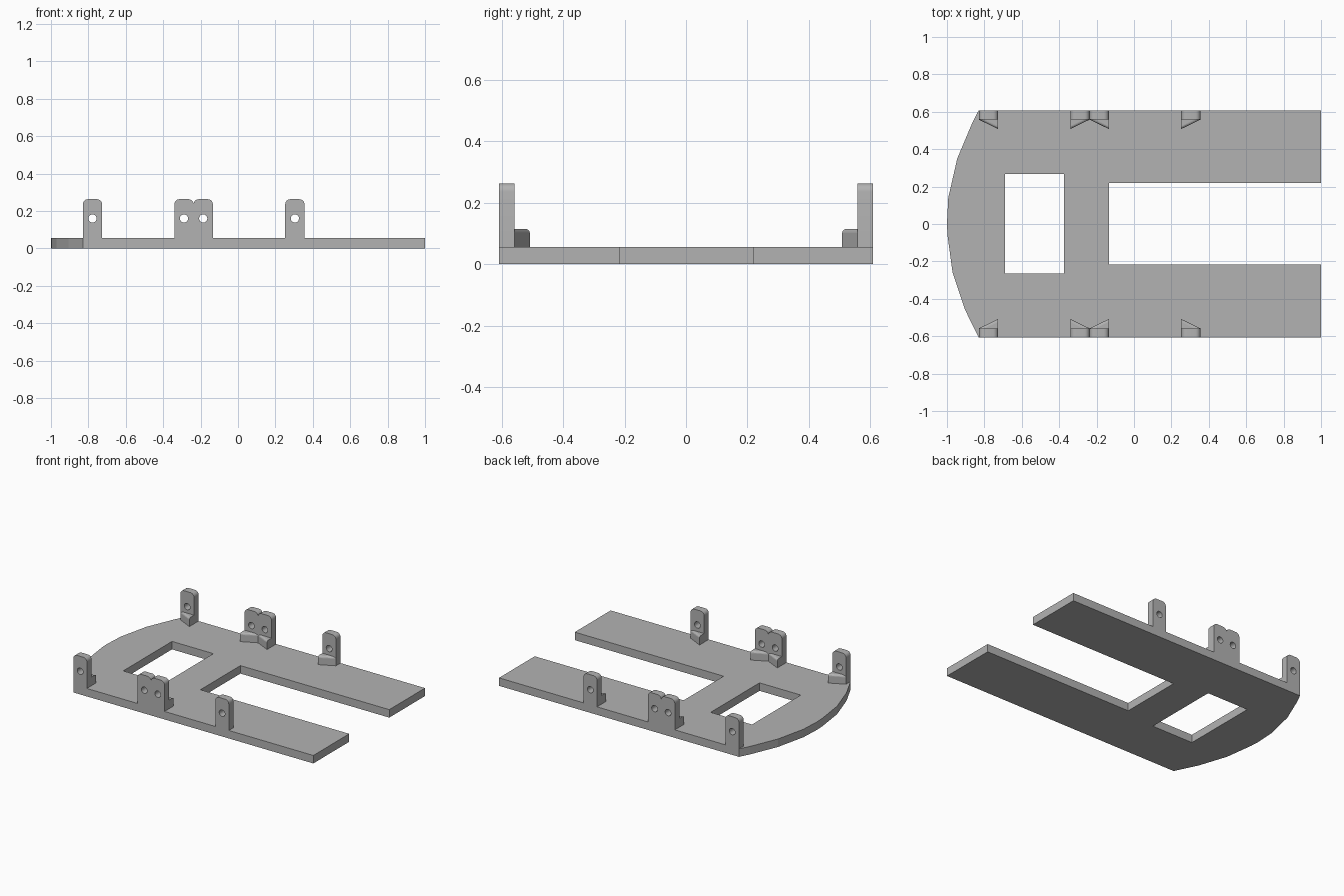
import bpy, bmesh
from math import pi, sin, cos
from mathutils import Matrix

cube = bpy.data.objects.get("Cube")
if cube:
    bpy.data.objects.remove(cube, do_unlink=True)

grey = bpy.data.materials.new("light_grey")
grey.use_nodes = True
grey.diffuse_color = (0.45, 0.45, 0.45, 1)
grey.node_tree.nodes["Principled BSDF"].inputs["Base Color"].default_value = (0.45, 0.45, 0.45, 1)

PLATE = 0.055   # plate thickness
HALF_Y = 0.608  # half width of the plate
TAB_T = 0.05    # tab thickness
TAB_W = 0.103   # tab width
TAB_TOP = 0.263


def extrude_loops(name, loops, depth, matrix):
    """Fill an outline with its holes and give it thickness."""
    curve = bpy.data.curves.new(name, "CURVE")
    curve.dimensions = "2D"
    curve.fill_mode = "BOTH"
    curve.extrude = depth / 2
    for loop in loops:
        spline = curve.splines.new("POLY")
        spline.points.add(len(loop) - 1)
        for point, (x, y) in zip(spline.points, loop):
            point.co = (x, y, 0, 1)
        spline.use_cyclic_u = True
    obj = bpy.data.objects.new(name, curve)
    bpy.context.collection.objects.link(obj)
    bpy.ops.object.select_all(action="DESELECT")
    obj.select_set(True)
    bpy.context.view_layer.objects.active = obj
    bpy.ops.object.convert(target="MESH")
    obj = bpy.context.object
    obj.data.transform(matrix)
    bm = bmesh.new()
    bm.from_mesh(obj.data)
    bmesh.ops.remove_doubles(bm, verts=bm.verts, dist=0.0001)
    bmesh.ops.recalc_face_normals(bm, faces=bm.faces)
    bm.to_mesh(obj.data)
    bm.free()
    obj.data.materials.clear()
    obj.data.materials.append(grey)
    bpy.ops.object.shade_smooth_by_angle(angle=0.5)
    return obj


def arc(cx, cy, r, start, end, steps):
    return [(cx + r * cos(start + (end - start) * i / steps),
             cy + r * sin(start + (end - start) * i / steps)) for i in range(steps + 1)]


# Plate: straight sides, faceted curved end, open slot and window
curved_end = [(-0.83, HALF_Y), (-0.865, 0.54), (-0.945, 0.35), (-0.993, 0.14), (-1, 0),
              (-0.997, -0.06), (-0.97, -0.26), (-0.905, -0.455), (-0.83, -HALF_Y)]
outline = curved_end + [(1, -HALF_Y), (1, -0.217), (-0.135, -0.217),
                        (-0.135, 0.219), (1, 0.219), (1, HALF_Y)]
window = [(-0.69, -0.265), (-0.375, -0.265), (-0.375, 0.267), (-0.69, 0.267)]
plate = extrude_loops("base_plate", [outline, window], PLATE, Matrix.Translation((0, 0, PLATE / 2)))
for poly in plate.data.polygons:
    poly.use_smooth = False


def add_tab(name, cx, side):
    """Upright tab with rounded top corners and a round hole."""
    w, r = TAB_W / 2, 0.027
    profile = [(cx - w, PLATE), (cx + w, PLATE)]
    profile += arc(cx + w - r, TAB_TOP - r, r, 0, pi / 2, 6)
    profile += arc(cx - w + r, TAB_TOP - r, r, pi / 2, pi, 6)
    hole = arc(cx, 0.16, 0.022, 0, 2 * pi, 24)[:-1]
    place = Matrix.Translation((0, side * (HALF_Y - TAB_T / 2), 0)) @ Matrix.Rotation(pi / 2, 4, "X")
    extrude_loops(name, [profile, hole], TAB_T, place)


def add_brace(name, cx, side, deep):
    """Triangular foot behind a tab, with its sloping top edge rounded."""
    w, top = TAB_W / 2, 0.115
    back = side * (HALF_Y - TAB_T)
    corners = [(cx - deep * w, back), (cx + deep * w, back), (cx + deep * w, back - side * 0.05)]
    bm = bmesh.new()
    base = bm.faces.new([bm.verts.new((x, y, PLATE)) for x, y in corners])
    lifted = bmesh.ops.extrude_face_region(bm, geom=[base])["geom"]
    bmesh.ops.translate(bm, verts=[v for v in lifted if isinstance(v, bmesh.types.BMVert)],
                        vec=(0, 0, top - PLATE))
    bmesh.ops.recalc_face_normals(bm, faces=bm.faces)
    slope = [e for e in bm.edges if all(v.co.z > top - 0.001 for v in e.verts)
             and abs(e.verts[0].co.x - e.verts[1].co.x) > 0.01
             and abs(e.verts[0].co.y - e.verts[1].co.y) > 0.01]
    bmesh.ops.bevel(bm, geom=slope, offset=0.014, segments=4, profile=0.5, affect="EDGES")
    mesh = bpy.data.meshes.new(name)
    bm.to_mesh(mesh)
    bm.free()
    mesh.materials.append(grey)
    obj = bpy.data.objects.new(name, mesh)
    bpy.context.collection.objects.link(obj)


# Four tabs with braces along each long side
tabs = [("end", -0.778, 1), ("middle_a", -0.289, -1), ("middle_b", -0.186, 1), ("outer", 0.304, -1)]
for side, label in ((-1, "front"), (1, "back")):
    for part, x, deep in tabs:
        add_tab(f"{label}_{part}_tab", x, side)
        add_brace(f"{label}_{part}_brace", x, side, deep)
